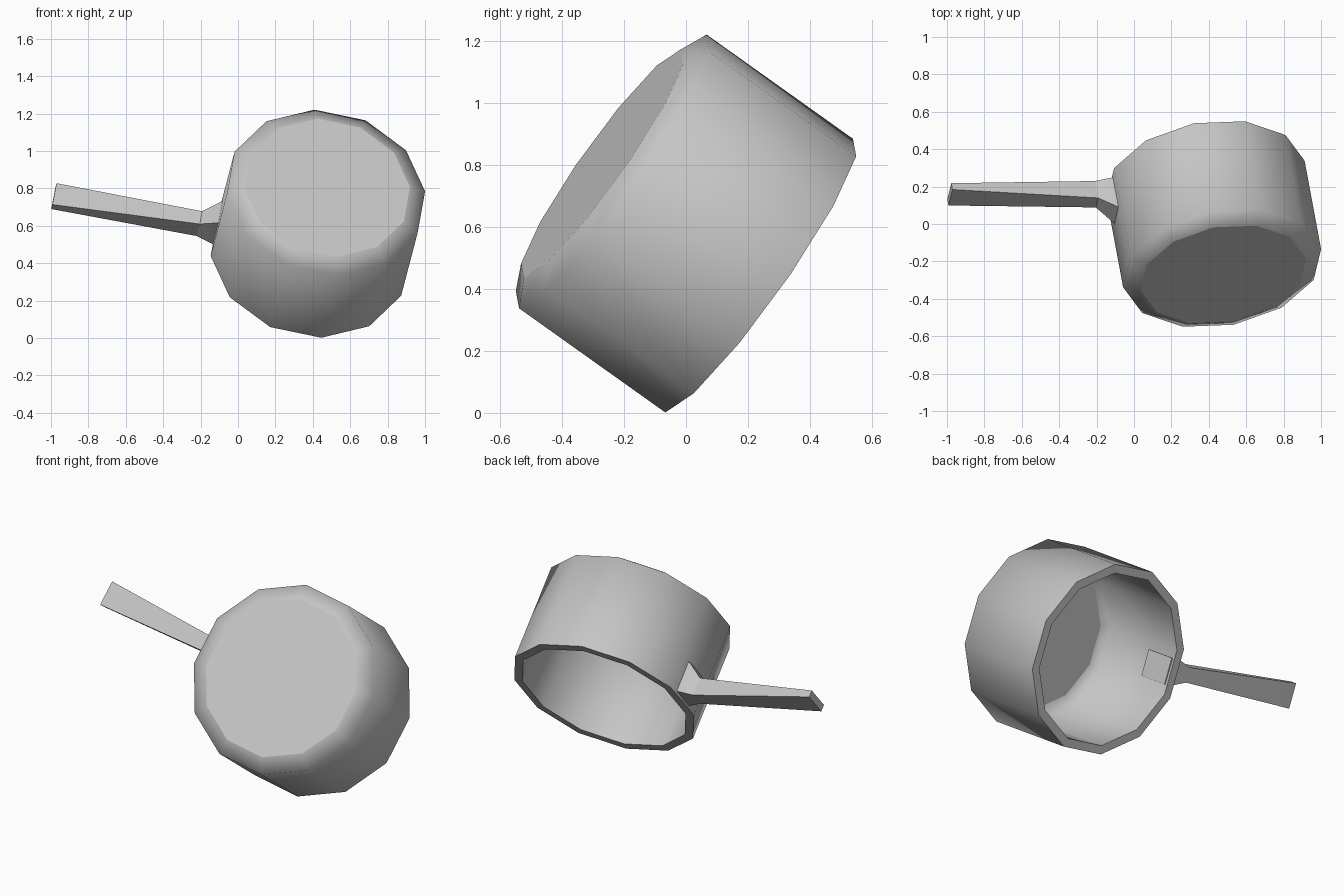
import bpy
import bmesh
import math
from mathutils import Matrix, Vector

cube = bpy.data.objects.get("Cube")
if cube:
    bpy.data.objects.remove(cube)

SIDES = 12

metal = bpy.data.materials.new("grey_metal")
metal.use_nodes = True
metal.diffuse_color = (0.56, 0.56, 0.56, 1)
metal.node_tree.nodes["Principled BSDF"].inputs["Base Color"].default_value = (0.56, 0.56, 0.56, 1)

# Tilted frame of the pan: z points out of the opening, x roughly to the handle
opening = Vector((-0.15, 0.805, -0.573)).normalized()
across = Vector((-0.98, -0.19, -0.008))
across = (across - opening * across.dot(opening)).normalized()
side = opening.cross(across)
pan_frame = Matrix((across, side, opening)).transposed().to_4x4()
pan_frame.translation = (0.427, 0, 0.611)


def loft(name, rings, angle, frame):
    """Skin a list of closed rings and cap both ends."""
    bm = bmesh.new()
    loops = [[bm.verts.new(p) for p in ring] for ring in rings]
    for a, b in zip(loops, loops[1:]):
        n = len(a)
        for i in range(n):
            j = (i + 1) % n
            bm.faces.new((a[i], a[j], b[j], b[i]))
    bm.faces.new(loops[0])
    bm.faces.new(loops[-1])
    bmesh.ops.recalc_face_normals(bm, faces=bm.faces)
    mesh = bpy.data.meshes.new(name)
    bm.to_mesh(mesh)
    bm.free()
    mesh.materials.append(metal)
    obj = bpy.data.objects.new(name, mesh)
    bpy.context.collection.objects.link(obj)
    obj.matrix_world = frame
    bpy.ops.object.select_all(action="DESELECT")
    obj.select_set(True)
    bpy.context.view_layer.objects.active = obj
    bpy.ops.object.shade_smooth_by_angle(angle=math.radians(angle))
    return obj


def circle(radius, z):
    turn = math.tau / SIDES
    return [(radius * math.cos(i * turn), radius * math.sin(i * turn), z) for i in range(SIDES)]


# Pan: base, chamfer, outer wall, rim, inner wall, inner chamfer and floor
profile = [(0.45, -0.336), (0.539, -0.293), (0.539, 0.293),
           (0.489, 0.293), (0.489, -0.265), (0.425, -0.291)]
pan = loft("pan", [circle(r, z) for r, z in profile], 75, pan_frame)

# Flat base and floor against the smooth walls
for face in pan.data.polygons:
    if len(face.vertices) == SIDES:
        face.use_smooth = False


# Handle: radial distance, height, half width, half thickness
def section(dist, height, w, t):
    return [(dist, sy * w, height + sz * t)
            for sy, sz in ((-1, -1), (1, -1), (1, 1), (-1, 1))]


handle_frame = pan_frame @ Matrix.Rotation(math.radians(15.4), 4, "Z")
stations = [(0.466, 0.177, 0.075, 0.10),
            (0.518, 0.177, 0.075, 0.10),
            (0.614, 0.223, 0.043, 0.056),
            (1.405, 0.255, 0.072, 0.021)]
loft("handle", [section(*s) for s in stations], 20, handle_frame)
